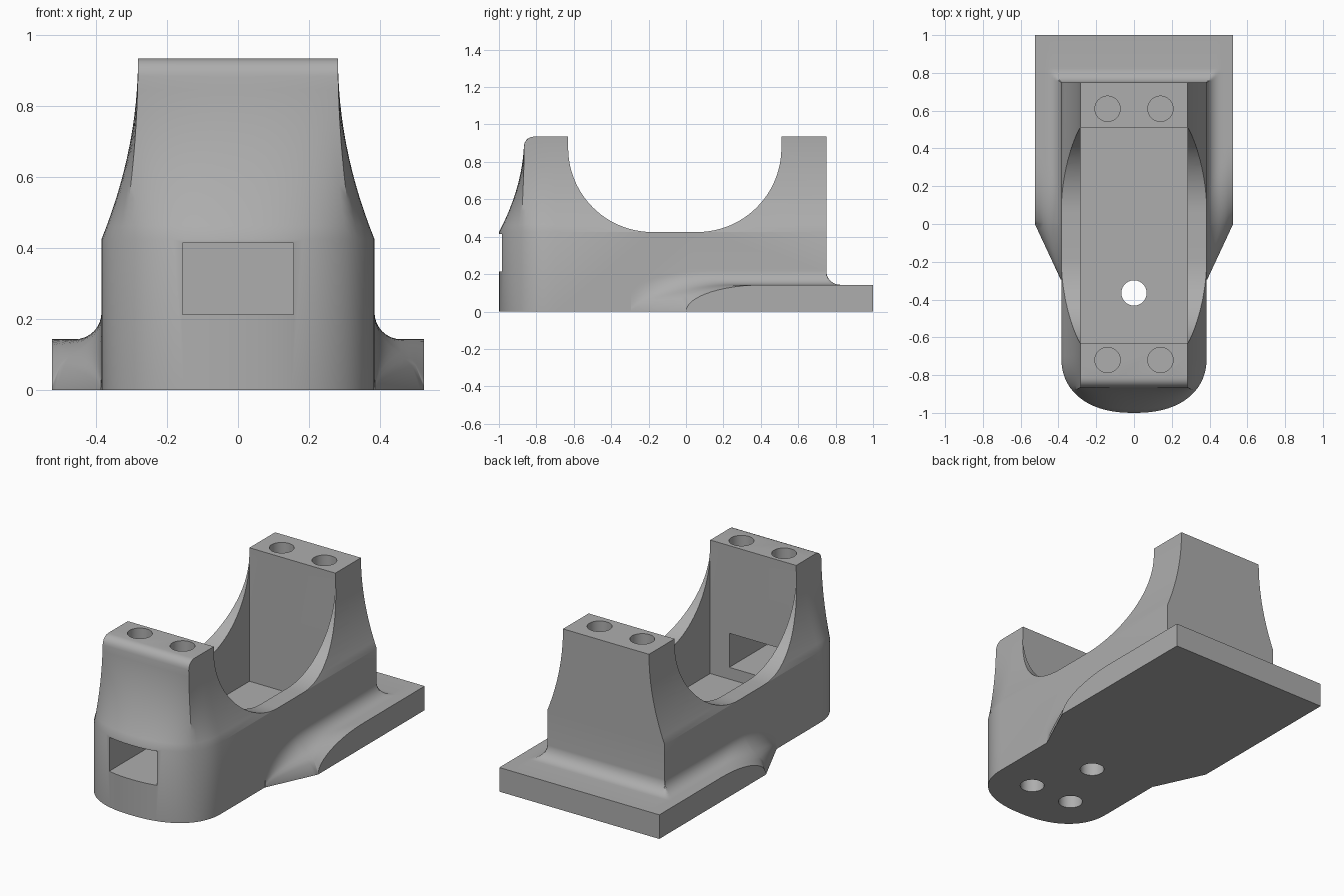
import bpy, bmesh, math
from mathutils import Matrix

cube = bpy.data.objects.get("Cube")
if cube:
    bpy.data.objects.remove(cube, do_unlink=True)

iron = bpy.data.materials.new("cast grey")
iron.use_nodes = True
GREY = (0.42, 0.42, 0.42, 1)
iron.diffuse_color = GREY
iron.node_tree.nodes["Principled BSDF"].inputs["Base Color"].default_value = GREY


def finish(name, bm):
    bmesh.ops.recalc_face_normals(bm, faces=bm.faces)
    mesh = bpy.data.meshes.new(name)
    bm.to_mesh(mesh)
    bm.free()
    mesh.materials.append(iron)
    obj = bpy.data.objects.new(name, mesh)
    bpy.context.collection.objects.link(obj)
    return obj


def loft(name, rings):
    """Skin closed rings of equal length and cap both ends."""
    bm = bmesh.new()
    rows = [[bm.verts.new(p) for p in ring] for ring in rings]
    for a, b in zip(rows, rows[1:]):
        for i in range(len(a)):
            j = (i + 1) % len(a)
            bm.faces.new((a[i], a[j], b[j], b[i]))
    bm.faces.new(rows[0])
    bm.faces.new(rows[-1])
    return finish(name, bm)


def box(name, x0, x1, y0, y1, z0, z1):
    ring = [(x0, y0), (x1, y0), (x1, y1), (x0, y1)]
    return loft(name, [[(x, y, z) for x, y in ring] for z in (z0, z1)])


def cylinder(name, x, y, z0, z1, r=0.067):
    bm = bmesh.new()
    bmesh.ops.create_cone(bm, cap_ends=True, segments=40, radius1=r, radius2=r,
                          depth=z1 - z0,
                          matrix=Matrix.Translation((x, y, (z0 + z1) / 2)))
    return finish(name, bm)


def combine(target, tool, operation):
    mod = target.modifiers.new(operation, "BOOLEAN")
    mod.operation, mod.solver, mod.object = operation, "EXACT", tool
    bpy.context.view_layer.update()
    graph = bpy.context.evaluated_depsgraph_get()
    mesh = bpy.data.meshes.new_from_object(target.evaluated_get(graph))
    target.modifiers.clear()
    target.data = mesh
    bpy.data.objects.remove(tool, do_unlink=True)


# Body: rounded nose in plan, hollowing inwards to a rectangle at the top
W, TOP_W, BACK, NOSE, H = 0.385, 0.282, 0.75, -0.7, 0.935
WAIST, ROUND, STEPS, CORNER = 0.425, 0.05, 18, 7
nose = []
for i in range(STEPS + 1):
    a = math.pi / 2 * i / STEPS
    nose.append((W * max(0, math.cos(a)) ** 0.87, NOSE - 0.3 * math.sin(a) ** 0.87))


def body_ring(z):
    t = ((H - z) / (H - WAIST)) ** 2 if z > WAIST else 1
    rise = max(0, z - (H - ROUND))
    inset = ROUND - math.sqrt(max(0, ROUND ** 2 - rise ** 2))
    half = [(TOP_W + (W - TOP_W) * t, BACK)]
    for i, (x, y) in enumerate(nose):
        tx = TOP_W * min(1, x / nose[CORNER][0])
        ty = NOSE - (0.165 - inset) * min(1, i / CORNER)
        half.append((tx + (x - tx) * t, ty + (y - ty) * t))
    full = half + [(-x, y) for x, y in half[-2::-1]]
    return [(x, y, z) for x, y in full]


levels = [0, WAIST]
levels += [WAIST + (H - ROUND - WAIST) * i / 12 for i in range(1, 13)]
levels += [H - ROUND + ROUND * math.sin(math.pi / 10 * i) for i in range(1, 6)]
housing = loft("bearing_housing", [body_ring(z) for z in levels])

# Foot: flat plate with a cove against the body and a run-out towards the nose
FLARE, PLATE, COVE, RUN = 0.14, 0.143, 0.075, 0.42
cove_steps = [COVE * (1 - math.cos(math.pi / 2 * i / 8)) for i in range(9)]


def cove(d):
    d = min(max(d, 0), COVE)
    return COVE - math.sqrt(max(0, COVE ** 2 - (COVE - d) ** 2))


def foot_section(y):
    k = min(1, (y + 0.3) / 0.3)
    pts = []
    for off in cove_steps + [0.095, 0.115, FLARE]:
        s = min(RUN, y + 0.3 - 0.3 * off * k / FLARE)
        h = PLATE * math.sqrt(max(0, 1 - (1 - s / RUN) ** 2))
        pts.append((W + off * k, max(h, 0.003) + cove(max(off, y - BACK))))
    top = [(-x, z) for x, z in reversed(pts)] + pts
    return [(x, y, z) for x, z in top + [(pts[-1][0], 0), (-pts[-1][0], 0)]]


stations = [-0.295 + 0.295 * i / 12 for i in range(13)]
stations += [RUN * (i / 14) ** 2 for i in range(1, 15)]
stations += [BACK + d for d in cove_steps] + [1]
combine(housing, loft("foot", [foot_section(y) for y in stations]), "UNION")

# Saddle: broad rounded trough across the body
Y0, Y1, R = -0.63, 0.51, 0.45
trough = [(Y0, 1.2)]
for cy, start in ((Y0 + R, math.pi), (Y1 - R, 1.5 * math.pi)):
    for i in range(25):
        a = start + math.pi / 2 * i / 24
        trough.append((cy + R * math.cos(a), WAIST + R + R * math.sin(a)))
trough.append((Y1, 1.2))
combine(housing, loft("saddle", [[(x, y, z) for y, z in trough] for x in (-0.7, 0.7)]),
        "DIFFERENCE")

# Oil pocket, front window and drilled holes
combine(housing, box("pocket", -TOP_W, TOP_W, Y0, Y1, PLATE, 1.1), "DIFFERENCE")
combine(housing, box("window", -0.157, 0.157, -1.1, -0.6, 0.213, 0.415), "DIFFERENCE")
combine(housing, cylinder("drain", 0, -0.365, -0.1, 0.3), "DIFFERENCE")
for side in (-1, 1):
    for y in (-0.72, 0.61):
        combine(housing, cylinder("cap_bolt", side * 0.14, y, 0.62, 1.1), "DIFFERENCE")
    combine(housing, cylinder("base_bolt", side * 0.14, -0.72, -0.1, 0.12), "DIFFERENCE")

# Smooth curved walls while keeping machined edges crisp
bpy.ops.object.select_all(action="DESELECT")
housing.select_set(True)
bpy.context.view_layer.objects.active = housing
bpy.ops.object.shade_smooth_by_angle(angle=math.radians(30))
